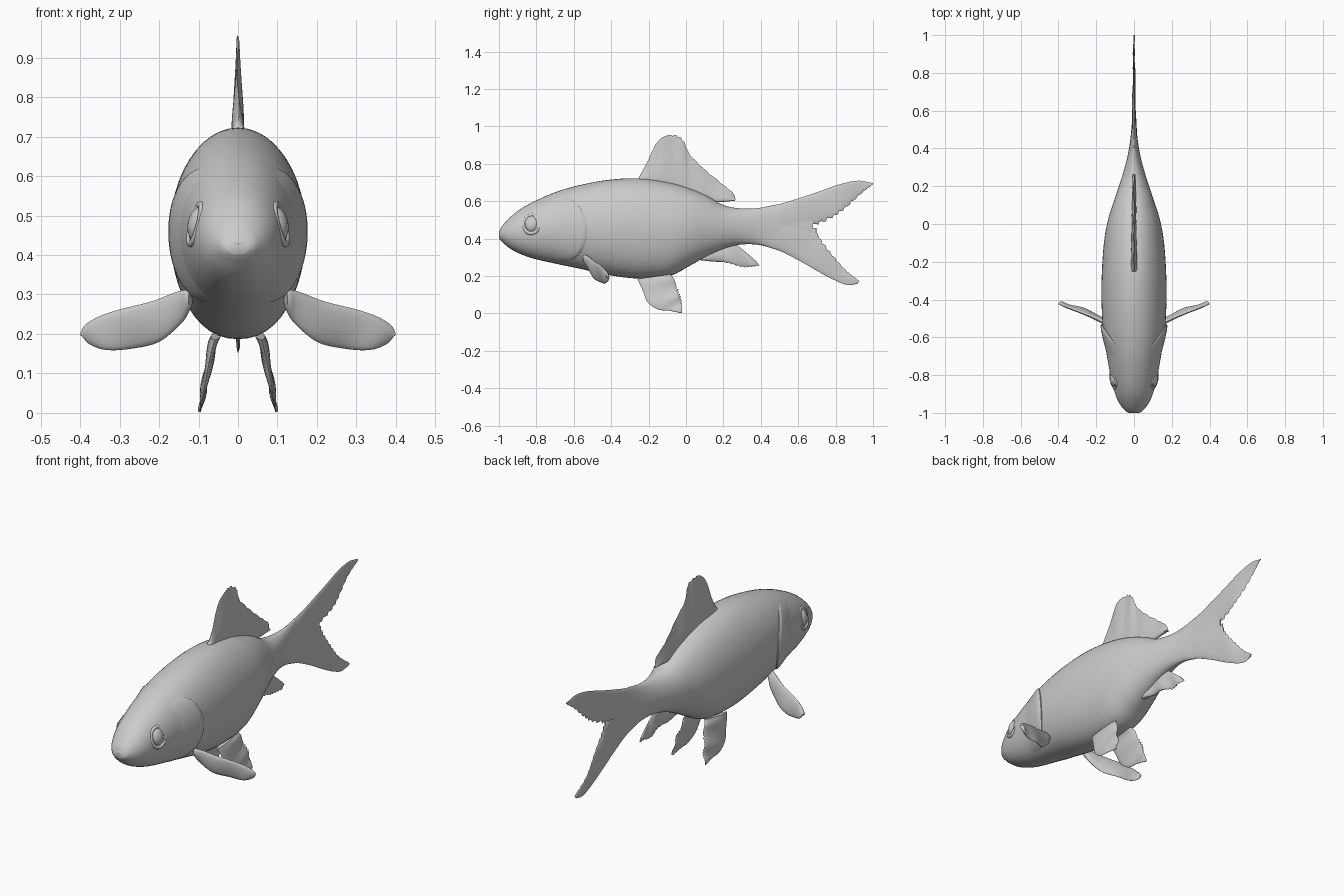
import bpy, bmesh
from math import sin, cos, pi
from mathutils import Vector

if "Cube" in bpy.data.objects:
    bpy.data.objects.remove(bpy.data.objects["Cube"])


def curve(pts, n):
    """Catmull-Rom resample of a short list of points."""
    p = [Vector(q) for q in pts]
    p = [2 * p[0] - p[1]] + p + [2 * p[-1] - p[-2]]
    out = []
    for i in range(n + 1):
        s = i / n * (len(p) - 3)
        k = min(int(s), len(p) - 4)
        t = s - k
        a, b, c, d = p[k:k + 4]
        out.append(0.5 * (2 * b + (c - a) * t + (2 * a - 5 * b + 4 * c - d) * t * t
                          + (3 * b - a - 3 * c + d) * t ** 3))
    return out


def finish(ob, angle=50, mirror=False):
    bpy.ops.object.select_all(action='DESELECT')
    ob.select_set(True)
    bpy.context.view_layer.objects.active = ob
    bpy.ops.object.shade_smooth_by_angle(angle=angle * pi / 180)
    if mirror:
        m = ob.modifiers.new("mirror", 'MIRROR')
        m.mirror_object = body_ref
        m.use_clip = False


def loft(name, rings, closed=True, mirror=False):
    """Skin a list of rings; closed rings get end caps."""
    bm = bmesh.new()
    rows = [[bm.verts.new(p) for p in r] for r in rings]
    n = len(rows[0])
    for a, b in zip(rows, rows[1:]):
        for k in range(n if closed else n - 1):
            j = (k + 1) % n
            bm.faces.new((a[k], a[j], b[j], b[k]))
    if closed:
        bm.faces.new(rows[0])
        bm.faces.new(rows[-1])
    bmesh.ops.recalc_face_normals(bm, faces=bm.faces)
    me = bpy.data.meshes.new(name)
    bm.to_mesh(me)
    bm.free()
    ob = bpy.data.objects.new(name, me)
    bpy.context.collection.objects.link(ob)
    finish(ob, mirror=mirror)
    return ob


def fin(name, root, edge, thick, place, rag=0.0, ripple=0.0, rays=30, mirror=False, n=48, m=9):
    """Lens-section fin stretched between a root line and an outer edge line."""
    rings = []
    for i, (a, b) in enumerate(zip(curve(root, n), curve(edge, n))):
        u = i / n
        if 0.35 < u < 0.97:
            b = b + (b - a) * rag * sin(i * 2.1)
        ring = []
        for k in range(2 * m):
            g = pi * k / m
            v = (1 - cos(g)) / 2
            off = sin(g) * thick(u, v) + ripple * sin(u * rays) * v
            ring.append(place(a.lerp(b, v), off))
        rings.append(ring)
    return loft(name, rings, mirror=mirror)


# Mirror reference at the origin
body_ref = bpy.data.objects.new("mirror_centre", None)
bpy.context.collection.objects.link(body_ref)
body_ref.hide_render = True

# Body stations: y, top z, bottom z, half width
stations = [
    (-1.0, .432, .402, .028), (-.985, .465, .385, .05), (-.945, .51, .35, .08),
    (-.89, .555, .32, .103), (-.81, .60, .292, .123), (-.70, .648, .267, .143),
    (-.57, .686, .24, .163), (-.41, .715, .205, .172), (-.25, .722, .187, .170),
    (-.09, .70, .20, .158), (.02, .668, .255, .138), (.11, .63, .305, .11),
    (.2, .58, .345, .08), (.29, .562, .368, .052), (.39, .564, .367, .028),
    (.50, .584, .34, .014), (.60, .575, .35, .007), (.68, .50, .43, .003)]
spine = curve(stations, 102)


def section(y):
    for a, b in zip(spine, spine[1:]):
        if y <= b[0]:
            return a.lerp(b, (y - a[0]) / (b[0] - a[0]))
    return spine[-1]


def skin(s, ang, grow=0.0):
    """Point on a body section; the lower half is a little fuller."""
    y, top, bot, w = s
    e = 1.0 if sin(ang) >= 0 else 0.9
    c, d = cos(ang), sin(ang)
    x = (abs(c) ** e) * (1 if c >= 0 else -1) * (w + grow)
    z = (top + bot) / 2 + d * ((top - bot) / 2 + grow)
    return (x, y, z)


loft("body", [[skin(s, 2 * pi * k / 48) for k in range(48)] for s in spine])

# Gill covers: a raised patch of the skin with a curved rear edge
rows = []
for i in range(25):
    t = i / 24 * 2 - 1
    ang = -.10 + t * .98
    back = -.53 - .11 * t ** 2
    fade = (1 - t ** 4)
    row = []
    for f, g in ((0, -.008), (.3, .0), (.6, .006), (.85, .011), (.96, .011), (1, .006), (1, -.015)):
        y = -.74 + (back + .74) * f
        row.append(skin(section(y), ang, g * fade if g > 0 else g))
    rows.append(row)
loft("gill_covers", rows, closed=False, mirror=True)

# Eyes and eyelid rims
bpy.ops.mesh.primitive_uv_sphere_add(segments=28, ring_count=16, radius=1, location=(.097, -.825, .478))
eye = bpy.context.object
eye.name = "eyes"
eye.scale = (.03, .04, .046)
eye.rotation_euler = (0, -.2, -.22)
finish(eye, mirror=True)
bpy.ops.mesh.primitive_torus_add(major_radius=.046, minor_radius=.009, major_segments=32,
                                 minor_segments=8, location=(.107, -.825, .478))
rim = bpy.context.object
rim.name = "eye_rims"
rim.rotation_euler = (0, pi / 2 - .25, -.22)
rim.scale = (1.1, .95, 1)
finish(rim, mirror=True)

# Lips
for name, z, y, w in (("upper_lip", .431, -.979, .042), ("lower_lip", .404, -.975, .036)):
    bpy.ops.mesh.primitive_uv_sphere_add(segments=24, ring_count=12, radius=1, location=(0, y, z))
    lip = bpy.context.object
    lip.name = name
    lip.scale = (w, .022, .014)
    finish(lip)


def midline(p, off):
    return (off, p[0], p[1])


# Dorsal fin
fin("dorsal_fin",
    [(-.26, .70), (-.12, .66), (.0, .625), (.12, .595), (.262, .602)],
    [(-.25, .73), (-.205, .815), (-.155, .915), (-.10, .952), (-.05, .95), (-.012, .92),
     (.02, .85), (.10, .77), (.19, .695), (.25, .645), (.265, .61)],
    lambda u, v: (.026 * (1 - v) ** 1.5 + .003) * (1 - .5 * u), midline, rag=.02, ripple=.003)


# Tail lobes
def tail_thick(u, v):
    return .012 * (1 - u) ** 1.5 + .003


fin("tail_upper_lobe",
    [(.40, .566), (.50, .585), (.60, .615), (.72, .655), (.82, .69), (.92, .71), (1.0, .697)],
    [(.40, .45), (.52, .45), (.66, .47), (.77, .51), (.85, .565), (.94, .645), (.998, .69)],
    tail_thick, midline, rag=.05, ripple=.004, rays=14)
fin("tail_lower_lobe",
    [(.40, .366), (.50, .335), (.61, .28), (.70, .228), (.78, .185), (.86, .153), (.915, .158)],
    [(.40, .48), (.55, .48), (.675, .47), (.715, .40), (.78, .315), (.85, .235), (.928, .172)],
    tail_thick, midline, rag=.05, ripple=.004, rays=14)

# Anal fin
fin("anal_fin",
    [(.05, .30), (.12, .33), (.19, .36), (.26, .37), (.31, .335), (.37, .285)],
    [(.06, .287), (.14, .278), (.22, .272), (.30, .25), (.36, .252), (.393, .258)],
    lambda u, v: .014 * (1 - u) + .003, midline, rag=.04, ripple=.005, rays=18)


# Pelvic fins, hanging and splaying outward
def pelvic_place(p, off):
    d = max(0, .2 - p[1]) / .2
    return (.052 + .044 * d ** .7 + off, p[0], p[1])


fin("pelvic_fins",
    [(-.26, .185), (-.232, .125), (-.205, .06), (-.15, .022), (-.09, .015), (-.028, .002)],
    [(-.08, .21), (-.06, .175), (-.045, .125), (-.03, .085), (-.022, .045), (-.022, .004)],
    lambda u, v: .010 * (1 - u) + .003, pelvic_place, rag=.04, ripple=.005, rays=15, mirror=True)


# Pectoral fins, swept back with the lower edge trailing
def pectoral_place(p, off):
    t = max(0, (p[0] - .13) / .27)
    mid = .285 - .09 * t
    return (p[0] - off * .4, -.535 + .118 * t ** .85 + (mid - p[1]) * .22 + off, p[1] + off * .2)


fin("pectoral_fins",
    [(.12, .315), (.16, .305), (.22, .282), (.30, .262), (.355, .243), (.388, .222), (.398, .203)],
    [(.12, .265), (.145, .225), (.20, .18), (.27, .162), (.33, .16), (.378, .174), (.396, .197)],
    lambda u, v: .014 * (1 - .5 * u), pectoral_place, ripple=.004, rays=16, mirror=True)
